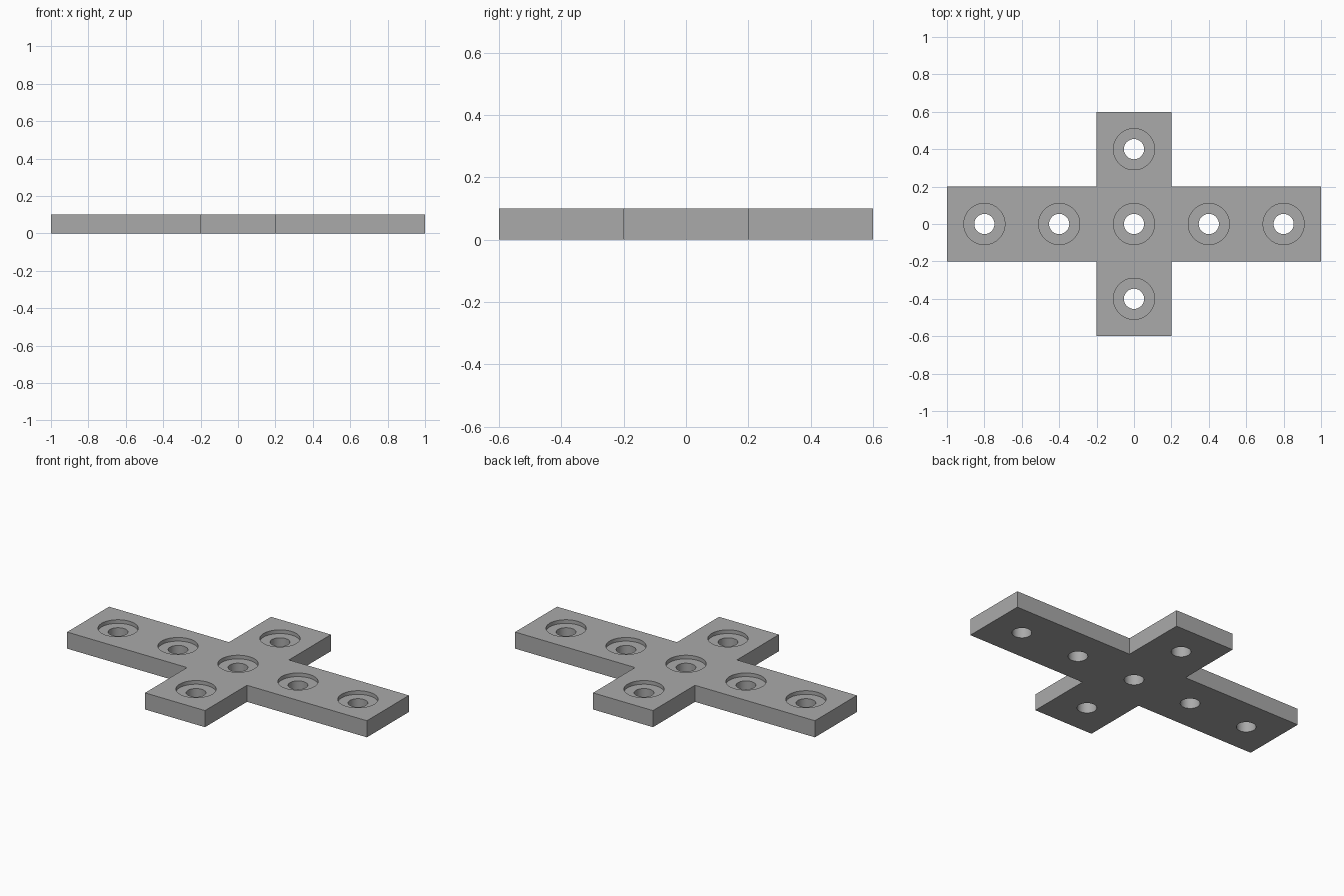
import bpy
import bmesh
import math

THICK = 0.1        # plate thickness
PITCH = 0.4        # hole spacing, also the arm width
BORE_R = 0.11      # shallow recess around each hole
HOLE_R = 0.054     # through hole
BORE_DEPTH = 0.022
SIDES = 64

cube = bpy.data.objects.get("Cube")
if cube:
    bpy.data.objects.remove(cube, do_unlink=True)

grey = bpy.data.materials.new("mid grey")
grey.use_nodes = True
colour = (0.4, 0.4, 0.4, 1)
grey.diffuse_color = colour
grey.node_tree.nodes["Principled BSDF"].inputs["Base Color"].default_value = colour


def add_object(name, bm):
    bmesh.ops.recalc_face_normals(bm, faces=bm.faces)
    mesh = bpy.data.meshes.new(name)
    bm.to_mesh(mesh)
    bm.free()
    mesh.materials.append(grey)
    obj = bpy.data.objects.new(name, mesh)
    bpy.context.collection.objects.link(obj)
    return obj


def stepped_pin(bm, x, y):
    """Closed round cutter: narrow below, wide above the recess floor."""
    floor = THICK - BORE_DEPTH
    profile = [(HOLE_R, -THICK), (HOLE_R, floor), (BORE_R, floor), (BORE_R, 2 * THICK)]
    rings = []
    for r, z in profile:
        rings.append([bm.verts.new((x + r * math.cos(math.tau * i / SIDES),
                                    y + r * math.sin(math.tau * i / SIDES), z))
                      for i in range(SIDES)])
    for low, high in zip(rings, rings[1:]):
        for i in range(SIDES):
            j = (i + 1) % SIDES
            bm.faces.new((low[i], low[j], high[j], high[i]))
    bm.faces.new(rings[0])
    bm.faces.new(rings[-1])


# Cross-shaped plate: one quarter outline turned around the centre
h = PITCH / 2
quarter = [(1, h), (h, h), (h, 3 * h)]
outline = (quarter
           + [(-x, y) for x, y in reversed(quarter)]
           + [(-x, -y) for x, y in quarter]
           + [(x, -y) for x, y in reversed(quarter)])
bm = bmesh.new()
base = bm.faces.new([bm.verts.new((x, y, 0)) for x, y in outline])
top = bmesh.ops.extrude_face_region(bm, geom=[base])["geom"]
bmesh.ops.translate(bm, vec=(0, 0, THICK),
                    verts=[v for v in top if isinstance(v, bmesh.types.BMVert)])
plate = add_object("cross_plate", bm)

# Recessed holes: five along the long bar, one on each short arm
bm = bmesh.new()
for k in range(-2, 3):
    stepped_pin(bm, k * PITCH, 0)
for k in (-1, 1):
    stepped_pin(bm, 0, k * PITCH)
cutter = add_object("hole_cutter", bm)

cut = plate.modifiers.new("holes", "BOOLEAN")
cut.operation = "DIFFERENCE"
cut.solver = "EXACT"
cut.object = cutter

bpy.ops.object.select_all(action="DESELECT")
plate.select_set(True)
bpy.context.view_layer.objects.active = plate
bpy.ops.object.modifier_apply(modifier=cut.name)
bpy.data.objects.remove(cutter, do_unlink=True)

# Round hole walls, crisp plate edges
bpy.ops.object.shade_smooth_by_angle(angle=math.radians(30))
